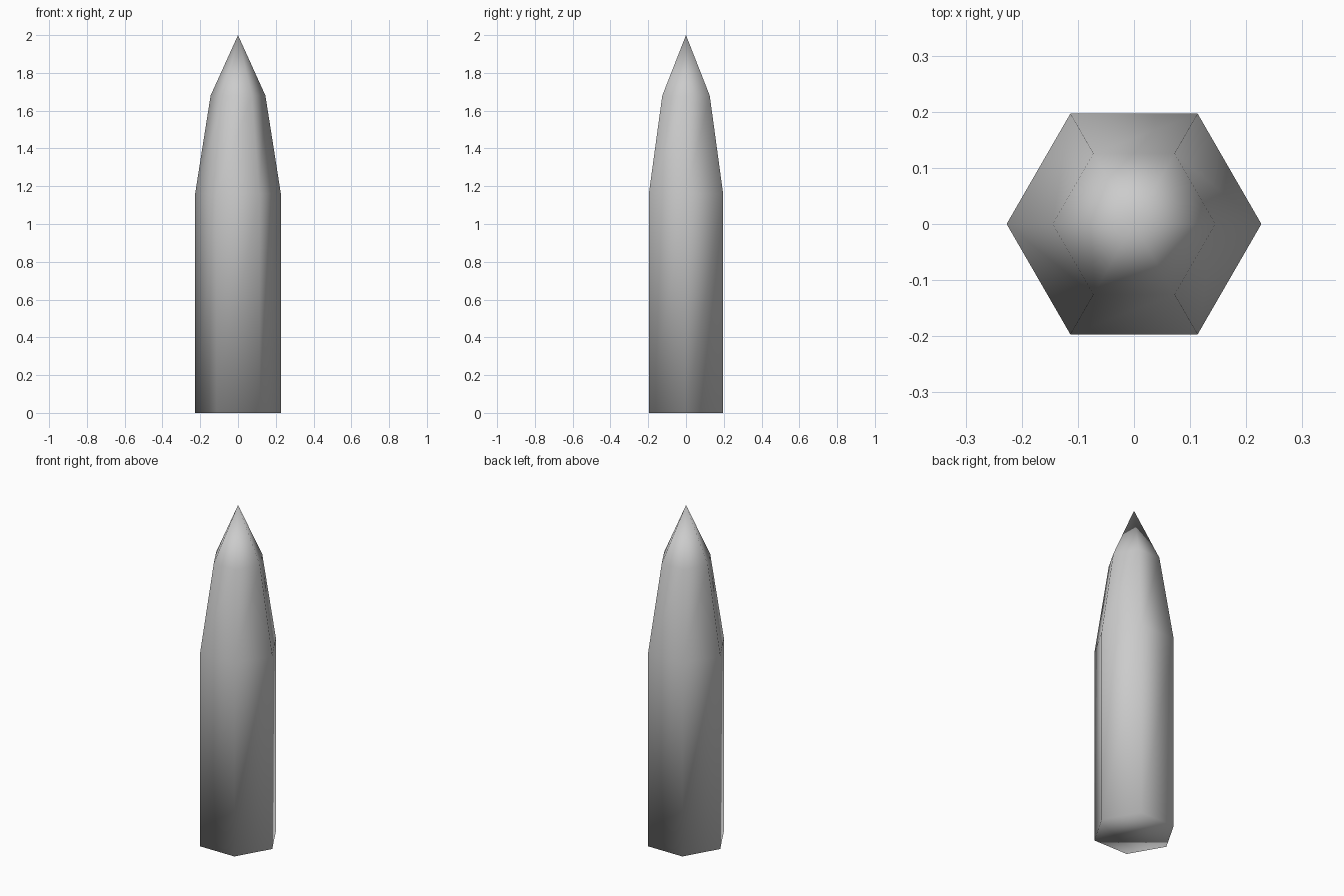
import bpy, bmesh, math

if "Cube" in bpy.data.objects:
    bpy.data.objects.remove(bpy.data.objects["Cube"])

SIDES = 6
# radius and height of each ring of the hexagonal spike
RINGS = [(0.227, 0.0), (0.227, 1.16), (0.145, 1.68)]
TIP_Z = 2.0

bm = bmesh.new()

# shaft and tapered shoulder rings
rings = [[bm.verts.new((r * math.cos(math.tau * i / SIDES),
                        r * math.sin(math.tau * i / SIDES), z))
          for i in range(SIDES)] for r, z in RINGS]
tip = bm.verts.new((0, 0, TIP_Z))

# flat base
bm.faces.new(rings[0][::-1])

# side walls and pointed tip
for i in range(SIDES):
    j = (i + 1) % SIDES
    for low, high in zip(rings, rings[1:]):
        bm.faces.new((low[i], low[j], high[j], high[i]))
    bm.faces.new((rings[-1][i], rings[-1][j], tip))

# one continuous smooth surface
for f in bm.faces:
    f.smooth = True

mesh = bpy.data.meshes.new("spike")
bm.to_mesh(mesh)
bm.free()
bpy.context.collection.objects.link(bpy.data.objects.new("spike", mesh))
